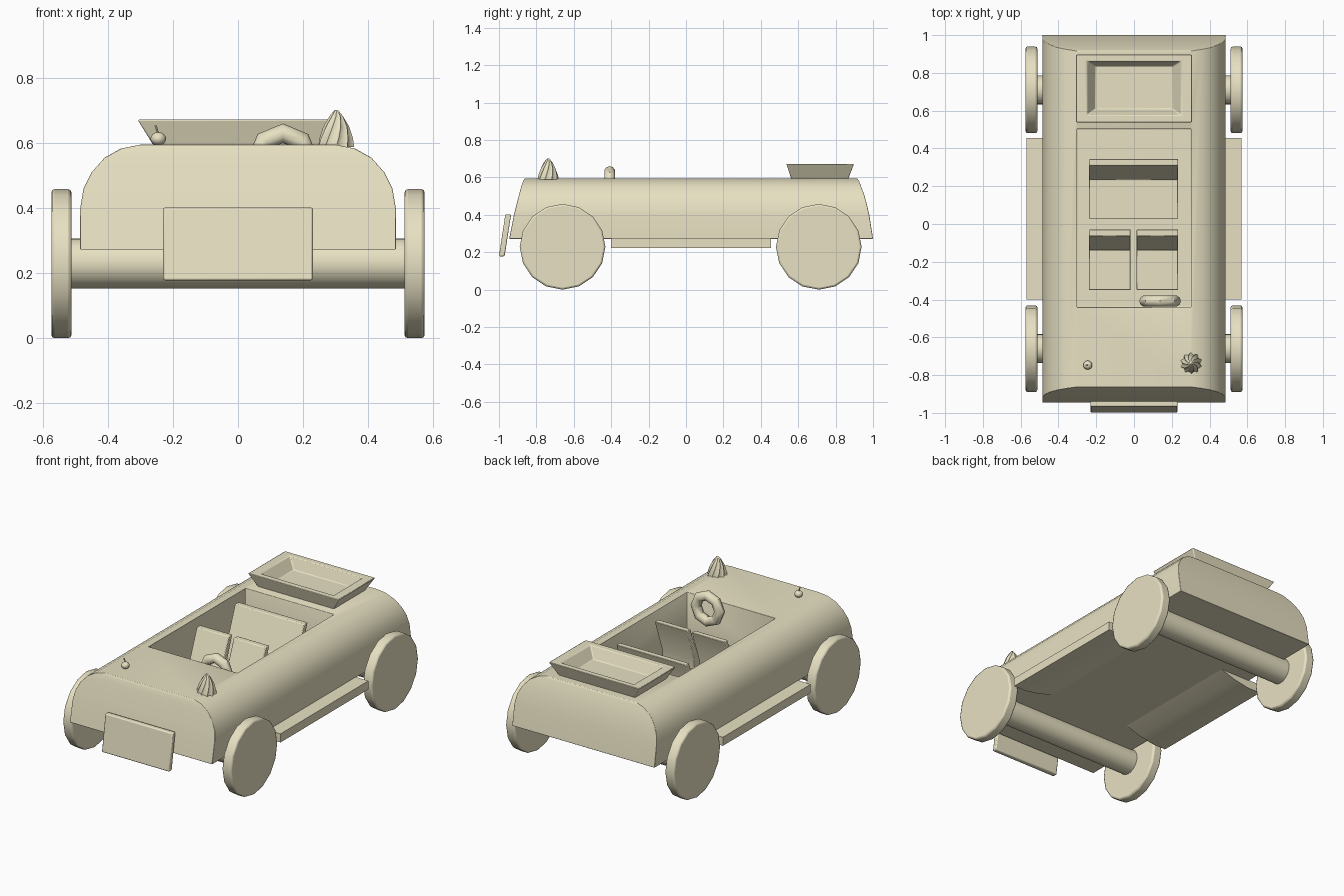
import bpy, bmesh, math
from mathutils import Matrix

if "Cube" in bpy.data.objects:
    bpy.data.objects.remove(bpy.data.objects["Cube"])

paint = bpy.data.materials.new("sand_paint")
paint.diffuse_color = (.80, .75, .54, 1)
paint.use_nodes = True
paint.node_tree.nodes["Principled BSDF"].inputs["Base Color"].default_value = paint.diffuse_color


def loft(name, rings, bevel=0.0, smooth=30):
    """Skin a list of equal-length point rings and cap both ends."""
    bm = bmesh.new()
    vs = [[bm.verts.new(p) for p in r] for r in rings]
    n = len(rings[0])
    for a, b in zip(vs, vs[1:]):
        for i in range(n):
            j = (i + 1) % n
            bm.faces.new((a[i], a[j], b[j], b[i]))
    bm.faces.new(vs[0][::-1])
    bm.faces.new(vs[-1])
    return finish(name, bm, bevel, smooth)


def add_bevel(ob, width):
    m = ob.modifiers.new("bevel", 'BEVEL')
    m.width, m.segments, m.limit_method = width, 2, 'ANGLE'
    m.angle_limit = math.radians(35)


def finish(name, bm, bevel=0.0, smooth=30):
    bmesh.ops.recalc_face_normals(bm, faces=bm.faces)
    me = bpy.data.meshes.new(name)
    bm.to_mesh(me)
    bm.free()
    me.materials.append(paint)
    ob = bpy.data.objects.new(name, me)
    bpy.context.collection.objects.link(ob)
    bpy.ops.object.select_all(action='DESELECT')
    ob.select_set(True)
    bpy.context.view_layer.objects.active = ob
    bpy.ops.object.shade_smooth_by_angle(angle=math.radians(smooth))
    if bevel:
        add_bevel(ob, bevel)
    return ob


def rect(x, y0, y1, z):
    return [(-x, y0, z), (x, y0, z), (x, y1, z), (-x, y1, z)]


def cylinder_x(name, x0, x1, y, z, r, n, bevel=0.0):
    ring = lambda x: [(x, y + r * math.sin(2 * math.pi * i / n),
                       z + r * math.cos(2 * math.pi * i / n)) for i in range(n)]
    return loft(name, [ring(x0), ring(x1)], bevel)


# body: stacked rectangles (half width, front y, rear y, height)
body = loft("body", [rect(*r) for r in (
    (.485, -.945, 1.0, .272), (.485, -.92, .98, .40), (.475, -.905, .966, .46),
    (.45, -.892, .952, .51), (.41, -.88, .935, .555), (.36, -.87, .924, .583),
    (.30, -.862, .915, .595))])

# cockpit opening
cutter = loft("cockpit_cutter", [rect(.302, -.44, .503, z) for z in (.30, .80)])
cutter.hide_render = True
cutter.hide_viewport = True
cut = body.modifiers.new("cockpit", 'BOOLEAN')
cut.operation, cut.solver, cut.object = 'DIFFERENCE', 'EXACT', cutter
add_bevel(body, .006)

# running boards: wedges that fade into the underside
for side, s in (("left", -1), ("right", 1)):
    prof = [(.57, .275), (.57, .222), (.48, .222), (.38, .24), (.28, .272), (.28, .28)]
    loft("running_board_" + side, [[(s * x, y, z) for x, z in prof] for y in (-.40, .455)])


# seats: L-shaped side profile
def seat(name, x0, x1, y0, y1):
    prof = [(y0, .30), (y0, .40), (y1 - .11, .40), (y1 - .035, .588),
            (y1, .588), (y1 - .075, .38), (y1 - .075, .30)]
    loft(name, [[(x, y, z) for y, z in prof] for x in (x0, x1)], .004)


seat("front_seat_left", -.238, -.018, -.35, -.028)
seat("front_seat_right", .014, .234, -.35, -.028)
seat("rear_seat", -.238, .234, .028, .345)

# wheels and axles
for end, y in (("front", -.66), ("rear", .71)):
    cylinder_x(end + "_axle", -.52, .52, y, .23, .077, 24)
    for side, s in (("left", -1), ("right", 1)):
        cylinder_x(f"{end}_wheel_{side}", s * .512, s * .574, y, .229, .229, 16, .01)

# rear tray: flared outside, flat rim, sloped recess
loft("rear_tray", [rect(.255, .565, .865, .585), rect(.309, .537, .898, .672),
                   rect(.25, .575, .862, .672), rect(.205, .608, .835, .605)], .005)

# leaning front plate
loft("front_plate", [
    [(-.23, -1.0, .178), (.23, -1.0, .178), (.23, -.97, .178), (-.23, -.97, .178)],
    [(-.23, -.966, .402), (.23, -.966, .402), (.23, -.935, .402), (-.23, -.935, .402)]], .006)

# steering wheel: eight-sided ring
bm = bmesh.new()
N, M = 8, 10
ring = []
for i in range(N):
    a = 2 * math.pi * i / N
    row = []
    for j in range(M):
        b = 2 * math.pi * j / M
        r = .08 + .03 * math.cos(b)
        row.append(bm.verts.new((.138 + r * math.sin(a), -.408 + .03 * math.sin(b),
                                 .55 + r * math.cos(a))))
    ring.append(row)
for i in range(N):
    for j in range(M):
        a, b = ring[i], ring[(i + 1) % N]
        k = (j + 1) % M
        bm.faces.new((a[j], a[k], b[k], b[j]))
finish("steering_wheel", bm, smooth=40)


# twisted ribbed cone ornament
def star(r, z, twist, n=20):
    return [(.302 + r * (1 if i % 2 else .8) * math.cos(2 * math.pi * i / n + twist),
             -.737 + r * (1 if i % 2 else .8) * math.sin(2 * math.pi * i / n + twist), z)
            for i in range(n)]


loft("swirl_cone", [star(r, z, t) for r, z, t in (
    (.058, .588, 0), (.052, .615, .15), (.04, .65, .35),
    (.022, .682, .6), (.005, .702, .8))], smooth=60)

# small round knob with a stem
bm = bmesh.new()
bmesh.ops.create_uvsphere(bm, u_segments=12, v_segments=8, radius=.024,
                          matrix=Matrix.Translation((-.245, -.747, .613)) @ Matrix.Diagonal((1, 1, .85, 1)))
bmesh.ops.create_cone(bm, cap_ends=True, segments=6, radius1=.003, radius2=.004, depth=.03,
                      matrix=Matrix.Translation((-.249, -.747, .64)) @ Matrix.Rotation(-.3, 4, 'Y'))
finish("knob", bm, smooth=50)
